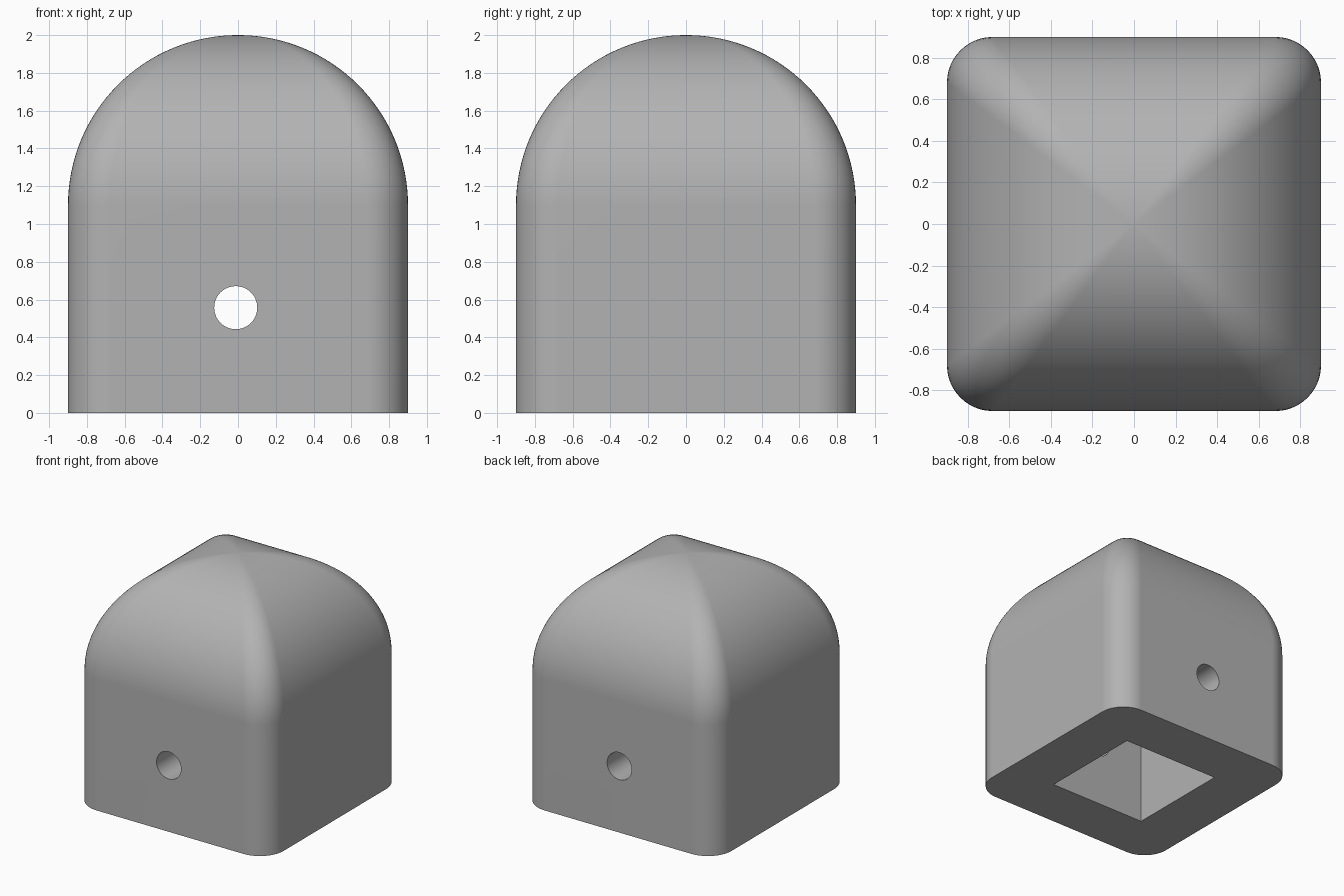
import bpy, bmesh
from math import sin, cos, pi
from mathutils import Vector, Matrix

if "Cube" in bpy.data.objects:
    bpy.data.objects.remove(bpy.data.objects["Cube"], do_unlink=True)

HALF, FILLET, SPRING = 0.9, 0.22, 1.1      # half width, edge radius, start of the dome
SOCKET, SOCKET_DEPTH = 0.453, 1.11
HOLE_X, HOLE_Z, HOLE_R = -0.012, 0.557, 0.114
DOME_STEPS, CORNER_STEPS = 32, 12

grey = bpy.data.materials.new("plain grey")
grey.use_nodes = True
colour = (0.45, 0.45, 0.45, 1)
grey.diffuse_color = colour
grey.node_tree.nodes["Principled BSDF"].inputs["Base Color"].default_value = colour


def make_object(name, bm):
    bmesh.ops.recalc_face_normals(bm, faces=bm.faces)
    mesh = bpy.data.meshes.new(name)
    bm.to_mesh(mesh)
    bm.free()
    mesh.materials.append(grey)
    obj = bpy.data.objects.new(name, mesh)
    bpy.context.collection.objects.link(obj)
    return obj


def ring(theta):
    """Rounded square whose corners are a ball rolled along the dome's ridges."""
    inner = HALF - FILLET
    centre = Vector((inner * sin(theta), inner * sin(theta), SPRING + inner * cos(theta)))
    start = Vector((sin(theta), 0, cos(theta)))
    end = Vector((0, sin(theta), cos(theta)))
    angle = start.angle(end)
    corner = []
    for i in range(CORNER_STEPS + 1):
        t = i / CORNER_STEPS
        n = (start * sin((1 - t) * angle) + end * sin(t * angle)) / sin(angle)
        corner.append(centre + FILLET * n)
    return [Matrix.Rotation(q * pi / 2, 3, 'Z') @ p for q in range(4) for p in corner]


# Body: straight rounded-square walls closed by a four-sided dome
bm = bmesh.new()
levels = [[Vector((p.x, p.y, 0)) for p in ring(pi / 2)]]
levels += [ring(pi / 2 * (1 - k / DOME_STEPS)) for k in range(DOME_STEPS)]
rows = [[bm.verts.new(p) for p in level] for level in levels]
count = len(rows[0])
bm.faces.new(rows[0])
for low, high in zip(rows, rows[1:]):
    for i in range(count):
        j = (i + 1) % count
        bm.faces.new((low[i], low[j], high[j], high[i]))
apex = bm.verts.new((0, 0, SPRING + HALF))
for i in range(count):
    bm.faces.new((rows[-1][i], rows[-1][(i + 1) % count], apex))
cap = make_object("post_cap", bm)

# Cutter: square socket open at the bottom
bm = bmesh.new()
bmesh.ops.create_cube(bm, size=2, matrix=Matrix.Diagonal((SOCKET, SOCKET, SOCKET_DEPTH, 1)))
socket = make_object("socket_cutter", bm)

# Cutter: round pin hole running front to back
bm = bmesh.new()
bmesh.ops.create_cone(bm, cap_ends=True, segments=48, radius1=HOLE_R, radius2=HOLE_R, depth=3,
                      matrix=Matrix.Translation((HOLE_X, 0, HOLE_Z)) @ Matrix.Rotation(pi / 2, 4, 'X'))
pin_hole = make_object("pin_hole_cutter", bm)

bpy.context.view_layer.objects.active = cap
cap.select_set(True)
for cutter in (socket, pin_hole):
    cutter.hide_render = True
    cut = cap.modifiers.new("cut", 'BOOLEAN')
    cut.operation, cut.solver, cut.object = 'DIFFERENCE', 'EXACT', cutter
    bpy.ops.object.modifier_apply(modifier=cut.name)
    bpy.data.objects.remove(cutter, do_unlink=True)

# Smooth the curved skin, keep the rims crisp
bpy.ops.object.shade_smooth_by_angle(angle=pi / 6)
cap.modifiers.new("even_shading", 'WEIGHTED_NORMAL').keep_sharp = True
